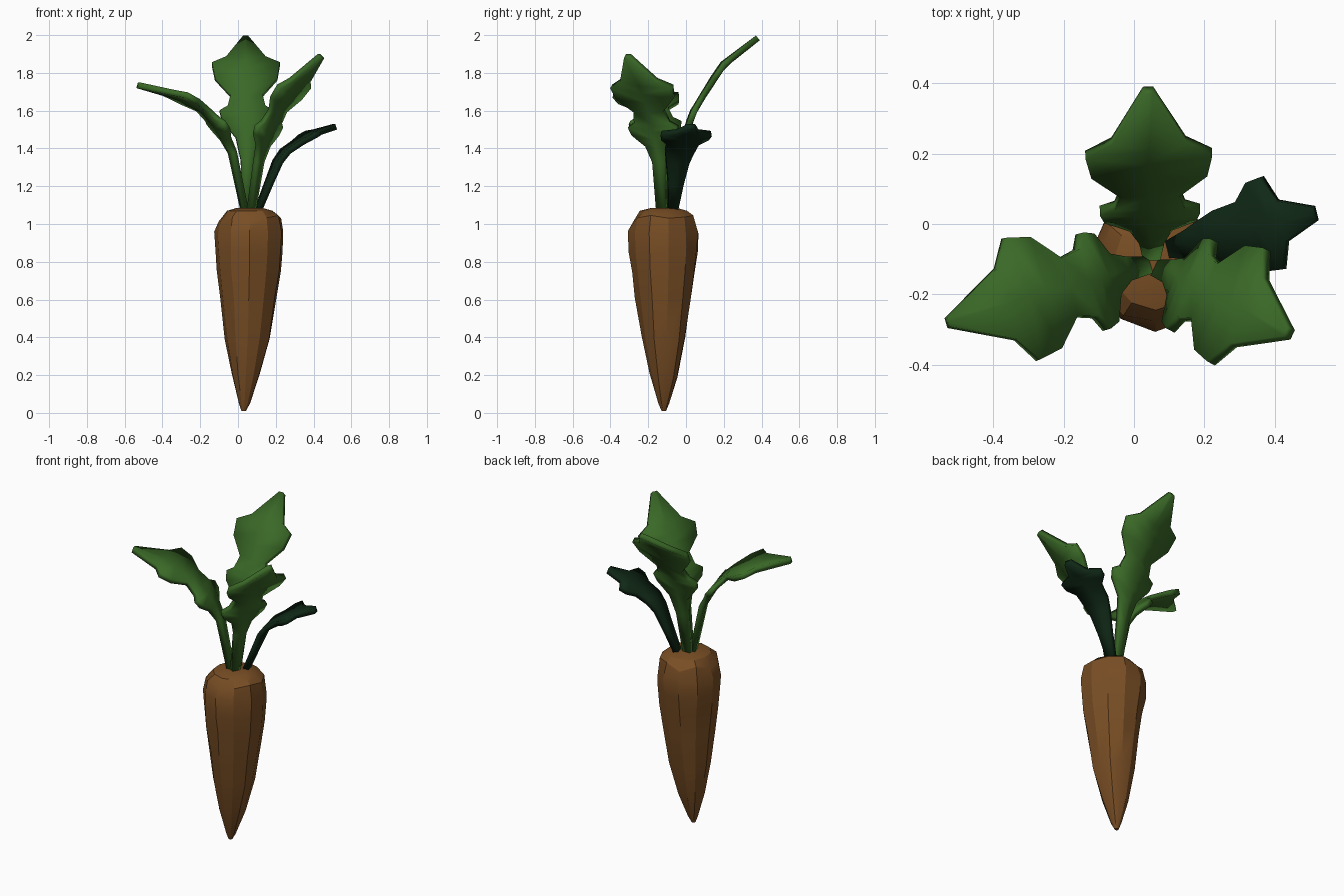
import bpy, math, random
from mathutils import Vector

random.seed(4)
cube = bpy.data.objects.get("Cube")
if cube:
    bpy.data.objects.remove(cube, do_unlink=True)


def material(name, color):
    m = bpy.data.materials.new(name)
    m.use_nodes = True
    m.diffuse_color = (*color, 1)
    m.node_tree.nodes["Principled BSDF"].inputs["Base Color"].default_value = (*color, 1)
    return m


brown = material("root brown", (0.19, 0.076, 0.018))
green = material("leaf green", (0.042, 0.14, 0.02))
dark = material("dark leaf green", (0.005, 0.021, 0.008))


def add_object(name, verts, faces, mat, angle):
    mesh = bpy.data.meshes.new(name)
    mesh.from_pydata(verts, [], faces)
    mesh.materials.append(mat)
    ob = bpy.data.objects.new(name, mesh)
    bpy.context.collection.objects.link(ob)
    bpy.ops.object.select_all(action="DESELECT")
    ob.select_set(True)
    bpy.context.view_layer.objects.active = ob
    bpy.ops.object.shade_smooth_by_angle(angle=math.radians(angle))
    return ob


# Root: faceted rings (height, centre x, radius) along a slightly leaning axis
SIDES = 11
rings = [(0.01, 0.03, 0.012), (0.05, 0.035, 0.03), (0.2, 0.042, 0.075),
         (0.4, 0.052, 0.12), (0.6, 0.057, 0.15), (0.76, 0.06, 0.172),
         (0.86, 0.06, 0.185), (0.95, 0.06, 0.185), (1.03, 0.062, 0.165),
         (1.07, 0.062, 0.125), (1.085, 0.062, 0.07)]
verts, faces = [], []
for z, cx, r in rings:
    for i in range(SIDES):
        a = math.tau * (i + 0.25) / SIDES
        rr = r * random.uniform(0.96, 1.03)
        dz = random.uniform(-0.018, 0.018) if 0.1 < z < 1.05 else 0
        verts.append((cx + rr * math.cos(a), -0.117 + rr * math.sin(a), z + dz))
for k in range(len(rings) - 1):
    for i in range(SIDES):
        j = (i + 1) % SIDES
        faces.append((k * SIDES + i, k * SIDES + j, (k + 1) * SIDES + j, (k + 1) * SIDES + i))
faces.append(tuple(reversed(range(SIDES))))
faces.append(tuple(range((len(rings) - 1) * SIDES, len(rings) * SIDES)))
add_object("root", verts, faces, brown, 24)


# Leaf outlines: (station along the spine, half width, forward shift of the edge)
LOBED = [(0, 0.024, 0), (1, 0.036, 0), (1.5, 0.06, 0), (1.75, 0.13, 0.1),
         (2.05, 0.142, 0.12), (2.4, 0.1, 0), (3, 0.085, 0), (3.5, 0.165, 0.05),
         (3.9, 0.18, 0.15), (4.15, 0.105, 0.1), (5, 0.014, 0)]
SMALL = [(0, 0.024, 0), (1, 0.042, 0), (2, 0.062, 0), (3, 0.078, 0),
         (3.5, 0.085, 0), (3.8, 0.13, 0), (4.1, 0.135, 0), (4.3, 0.06, 0), (5, 0.02, 0)]


def leaf(name, spine, outline, mat):
    pts = [Vector(p) for p in spine]
    run = pts[-1] - pts[0]
    side = Vector((-run.y, run.x, 0)).normalized()

    def at(u):
        i = min(int(u), len(pts) - 2)
        return pts[i].lerp(pts[i + 1], u - i)

    vs, fs = [], []
    for u, w, shift in outline:
        edge = at(min(u + shift, 5))
        vs += [edge + side * w, at(u) - Vector((0, 0, 0.05 * w)), edge - side * w]
    for k in range(len(outline) - 1):
        for c in (0, 1):
            a = 3 * k + c
            fs.append((a, a + 1, a + 4, a + 3))
    ob = add_object(name, vs, fs, mat, 35)
    solid = ob.modifiers.new("thickness", "SOLIDIFY")
    solid.thickness = 0.032
    solid.offset = 0
    return ob


leaf("back_leaf", [(0.05, -0.09, 1.07), (0.05, -0.04, 1.34), (0.045, 0.03, 1.58),
                   (0.045, 0.09, 1.68), (0.042, 0.19, 1.84), (0.04, 0.38, 1.985)],
     LOBED, green)
leaf("right_leaf", [(0.035, -0.12, 1.07), (-0.03, -0.13, 1.38), (-0.1, -0.16, 1.52),
                    (-0.19, -0.18, 1.61), (-0.31, -0.21, 1.68), (-0.53, -0.28, 1.735)],
     LOBED, green)
leaf("left_leaf", [(0.07, -0.13, 1.07), (0.11, -0.14, 1.33), (0.155, -0.17, 1.5),
                   (0.21, -0.195, 1.6), (0.29, -0.23, 1.72), (0.44, -0.31, 1.89)],
     LOBED, green)
leaf("dark_leaf", [(0.105, -0.07, 1.07), (0.165, -0.055, 1.22), (0.21, -0.045, 1.33),
                   (0.25, -0.035, 1.385), (0.38, 0.0, 1.475), (0.515, 0.03, 1.515)],
     SMALL, dark)
